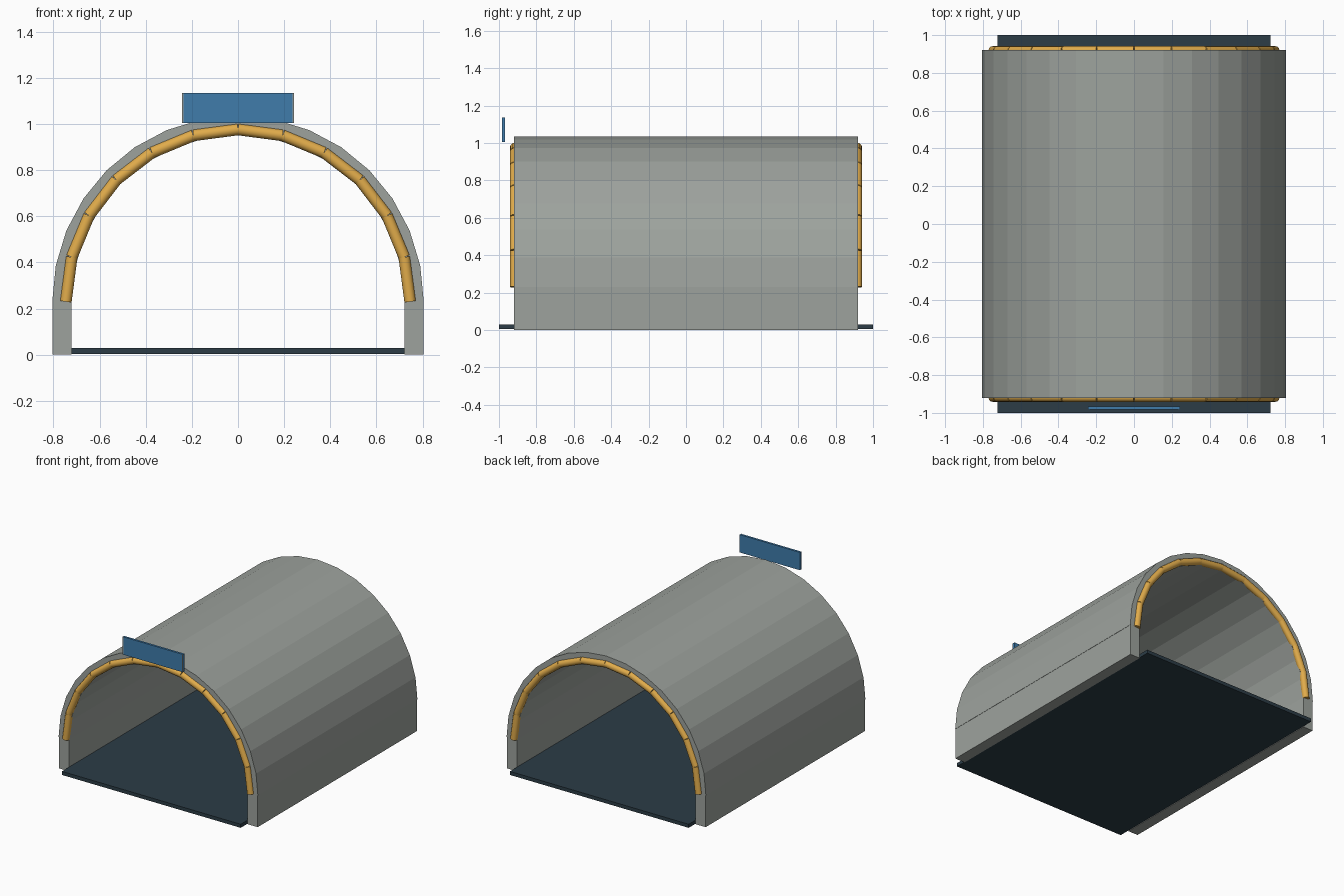
import bpy, bmesh
from math import sin, cos, pi, radians
from mathutils import Matrix, Vector

cube = bpy.data.objects.get("Cube")
if cube:
    bpy.data.objects.remove(cube, do_unlink=True)


def material(name, rgb):
    m = bpy.data.materials.new(name)
    m.use_nodes = True
    col = (*rgb, 1)
    m.diffuse_color = col
    m.node_tree.nodes["Principled BSDF"].inputs["Base Color"].default_value = col
    return m


concrete = material("concrete grey", (0.34, 0.365, 0.34))
road = material("dark slate", (0.025, 0.046, 0.062))
amber = material("amber", (0.75, 0.41, 0.07))
blue = material("sign blue", (0.05, 0.2, 0.41))


def finish(bm, name, mat):
    bmesh.ops.recalc_face_normals(bm, faces=bm.faces)
    mesh = bpy.data.meshes.new(name)
    bm.to_mesh(mesh)
    bm.free()
    mesh.materials.append(mat)
    ob = bpy.data.objects.new(name, mesh)
    bpy.context.collection.objects.link(ob)
    return ob


def box(name, lo, hi, mat):
    lo, hi = Vector(lo), Vector(hi)
    bm = bmesh.new()
    bmesh.ops.create_cube(bm, size=1, matrix=Matrix.Translation((lo + hi) / 2)
                          @ Matrix.Diagonal((*(hi - lo), 1)))
    return finish(bm, name, mat)


SPRING = 0.23            # height where the vault begins
OUTER, INNER = 0.805, 0.722
HALF = 0.92              # half length of the vault


def on_arc(radius, angle, y):
    return Vector((radius * cos(angle), y, SPRING + radius * sin(angle)))


# Vault: half ring profile extruded along the tunnel
bm = bmesh.new()
steps = 16
angles = [pi * i / steps for i in range(steps + 1)]
rings = [[bm.verts.new(on_arc(r, a, y)) for r, y in
          ((OUTER, -HALF), (OUTER, HALF), (INNER, HALF), (INNER, -HALF))]
         for a in angles]
for a, b in zip(rings, rings[1:]):
    for i in range(4):
        j = (i + 1) % 4
        bm.faces.new((a[i], a[j], b[j], b[i]))
bm.faces.new(rings[0])
bm.faces.new(rings[-1])
finish(bm, "vault", concrete)

# Side walls and road deck
for side, s in (("left", 1), ("right", -1)):
    x0, x1 = sorted((s * INNER, s * (OUTER - 0.002)))
    box(side + "_wall", (x0, -HALF, 0), (x1, HALF, SPRING), concrete)
box("road_deck", (-INNER, -1, 0.004), (INNER, 1, 0.03), road)

# Portal trims: straight tubes chained around each mouth
TRIM = 0.746
for end, y in (("front", -0.917), ("back", 0.917)):
    bm = bmesh.new()
    for i in range(12):
        p = on_arc(TRIM, radians(15 * i), y)
        q = on_arc(TRIM, radians(15 * (i + 1)), y)
        turn = (q - p).to_track_quat('Z', 'Y').to_matrix().to_4x4()
        bmesh.ops.create_cone(bm, cap_ends=True, segments=12, radius1=0.025,
                              radius2=0.025, depth=(q - p).length,
                              matrix=Matrix.Translation((p + q) / 2) @ turn)
    trim = finish(bm, end + "_portal_trim", amber)
    bpy.ops.object.select_all(action='DESELECT')
    trim.select_set(True)
    bpy.context.view_layer.objects.active = trim
    bpy.ops.object.shade_smooth_by_angle(angle=radians(40))

# Sign board above the front mouth, with slim pale edge strips
box("sign_board", (-0.243, -0.983, 1.005), (0.243, -0.967, 1.135), blue)
for side, s in (("left", 1), ("right", -1)):
    x0, x1 = sorted((s * 0.236, s * 0.243))
    box(side + "_sign_edge", (x0, -0.985, 1.005), (x1, -0.983, 1.135), concrete)
